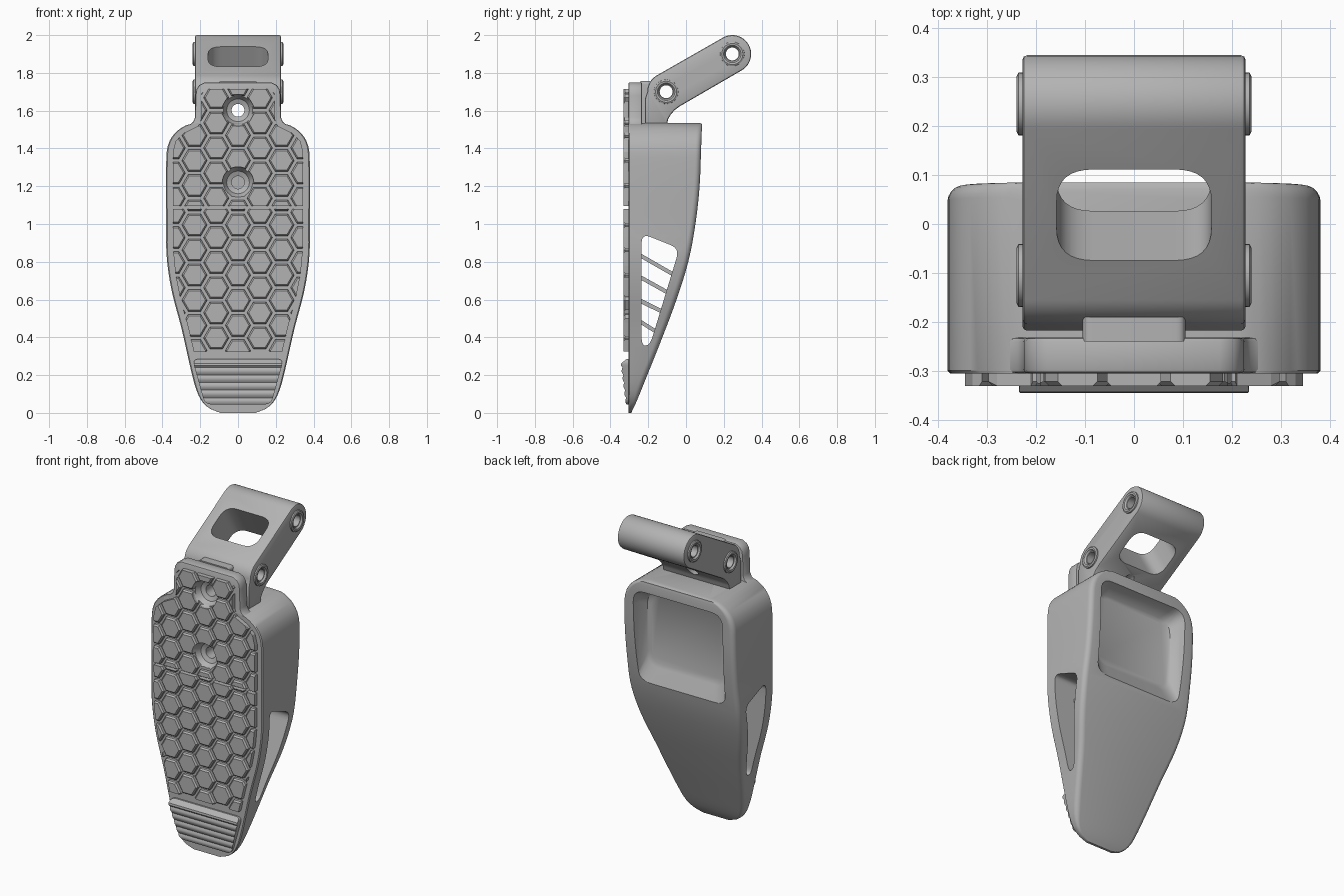
import bpy, bmesh
from math import sin, cos, pi, radians, hypot, sqrt

cube = bpy.data.objects.get("Cube")
if cube:
    bpy.data.objects.remove(cube, do_unlink=True)

grey = bpy.data.materials.new("grey_plastic")
grey.use_nodes = True
colour = (0.45, 0.45, 0.45, 1)
grey.diffuse_color = colour
grey.node_tree.nodes["Principled BSDF"].inputs["Base Color"].default_value = colour


# ---------- helpers ----------
def activate(ob):
    bpy.ops.object.select_all(action='DESELECT')
    ob.select_set(True)
    bpy.context.view_layer.objects.active = ob


def add_loft(bm, rings):
    rows = [[bm.verts.new(p) for p in ring] for ring in rings]
    n = len(rows[0])
    for a, b in zip(rows, rows[1:]):
        for i in range(n):
            j = (i + 1) % n
            bm.faces.new((a[i], a[j], b[j], b[i]))
    bm.faces.new(rows[0])
    bm.faces.new(rows[-1][::-1])


def finish(name, bm):
    bmesh.ops.recalc_face_normals(bm, faces=bm.faces)
    mesh = bpy.data.meshes.new(name)
    bm.to_mesh(mesh)
    bm.free()
    mesh.materials.append(grey)
    ob = bpy.data.objects.new(name, mesh)
    bpy.context.collection.objects.link(ob)
    return ob


def loft(name, rings):
    bm = bmesh.new()
    add_loft(bm, rings)
    return finish(name, bm)


def on_axis(axis, pts, d):
    return [(d, u, v) if axis == 'x' else (u, d, v) for u, v in pts]


def prism(name, axis, pts, a, b):
    return loft(name, [on_axis(axis, pts, a), on_axis(axis, pts, b)])


def circle(u, v, r, n=32):
    return [(u + r * cos(2 * pi * i / n), v + r * sin(2 * pi * i / n)) for i in range(n)]


def rounded(pts, r, steps=6):
    out = []
    for i, p in enumerate(pts):
        ends = []
        for q in (pts[i - 1], pts[(i + 1) % len(pts)]):
            d = hypot(q[0] - p[0], q[1] - p[1])
            t = min(r, d * 0.45) / d
            ends.append((p[0] + (q[0] - p[0]) * t, p[1] + (q[1] - p[1]) * t))
        for k in range(steps + 1):
            t = k / steps
            out.append(tuple((1 - t) ** 2 * ends[0][c] + 2 * t * (1 - t) * p[c]
                             + t * t * ends[1][c] for c in (0, 1)))
    return out


def mirrored(half):
    return half + [(-x, z) for x, z in reversed(half)]


def apply_mod(ob, kind, **settings):
    mod = ob.modifiers.new(kind, kind)
    for key, value in settings.items():
        setattr(mod, key, value)
    activate(ob)
    bpy.ops.object.modifier_apply(modifier=mod.name)


def boolean(ob, tool, op='DIFFERENCE'):
    apply_mod(ob, 'BOOLEAN', operation=op, solver='EXACT', object=tool)


def smooth(*obs):
    for ob in obs:
        activate(ob)
        bpy.ops.object.shade_smooth_by_angle(angle=radians(32))


def curve(pts, z):
    """Smooth value through (z, value) points."""
    def slope(i):
        a, b = pts[max(i - 1, 0)], pts[min(i + 1, len(pts) - 1)]
        return (b[1] - a[1]) / (b[0] - a[0])
    i = max(k for k in range(len(pts) - 1) if pts[k][0] <= z or k == 0)
    (z0, a), (z1, b) = pts[i], pts[i + 1]
    h = z1 - z0
    t = (z - z0) / h
    return (a * (1 + 2 * t) * (1 - t) ** 2 + b * t * t * (3 - 2 * t)
            + h * t * (1 - t) * ((1 - t) * slope(i) - t * slope(i + 1)))


# ---------- tapered body ----------
WIDTH = [(0, .09), (.02, .145), (.06, .19), (.12, .22), (.2, .243), (.45, .3), (.65, .352),
         (.83, .378), (1.0, .38), (1.33, .38), (1.42, .37), (1.48, .335), (1.52, .28), (1.535, .23)]
BACK = [(0, -.29), (.06, -.262), (.2, -.205), (.4, -.125), (.6, -.05), (.8, .012), (1.0, .05),
        (1.2, .072), (1.4, .08), (1.535, .085)]
FRONT = -.305


def section(z, inset=0):
    w, b = curve(WIDTH, z) - inset, curve(BACK, z) - inset
    r = min(.03, (b - FRONT) * .4)
    half = [(w - r * .2, FRONT), (w, FRONT + r * .2)]
    half += [(w - r + r * cos(a * pi / 10), b - r + r * sin(a * pi / 10)) for a in range(6)]
    return [(x, y, z) for x, y in mirrored(half)]


levels = [0, .008, .02, .04, .06, .09, .12, .16] + [.2 + .05 * i for i in range(24)]
levels += [1.38, 1.41, 1.44, 1.46, 1.48, 1.495, 1.51, 1.52, 1.528]
body = loft("body", [section(z) for z in levels] + [section(1.535, .01)])

# Side window through the body, with slanted ribs inside
window = prism("window_cutter", 'x', rounded(
    [(-.235, .95), (-.035, .87), (-.19, .36), (-.235, .355)], .05), -.5, .5)
boolean(body, window)
ribs = []
for i, (za, zb) in enumerate([(.835, .73), (.72, .635), (.595, .535), (.485, .43)]):
    end = -.04 - (.83 - zb) * .32 + .01
    ribs.append(prism(f"window_rib_{i + 1}", 'x', [(-.245, za - .012), (end, zb - .012),
                                                   (end, zb + .012), (-.245, za + .012)], -.24, .24))


# Recessed pocket in the back
def pocket_ring(w, low, high, y):
    return on_axis('y', rounded([(-w, low), (w, low), (w, high), (-w, high)], .08), y)


pocket = loft("pocket_cutter", [pocket_ring(.315, .79, 1.47, .12), pocket_ring(.295, .86, 1.45, .04),
                                pocket_ring(.27, .97, 1.425, -.01), pocket_ring(.25, .99, 1.41, -.02)])
boolean(body, pocket)

# ---------- neck plate and rear tab ----------
neck = prism("neck_plate", 'y', mirrored(
    [(.3, 1.4), (.3, 1.505), (.26, 1.523), (.238, 1.54), (.227, 1.565), (.225, 1.68),
     (.22, 1.712), (.205, 1.735), (.175, 1.75)]), FRONT, -.232)
apply_mod(neck, 'BEVEL', width=.008, segments=2, limit_method='ANGLE', angle_limit=radians(50))
tab = prism("rear_tab", 'y', rounded([(-.105, 1.5), (.105, 1.5), (.105, 1.757), (-.105, 1.757)], .02),
            -.24, -.19)

# ---------- hinge bracket ----------
LOW, HIGH, R = (-.105, 1.7), (.245, 1.9), .1
tilt = radians(30)


def arc(centre, start, stop, n=12):
    return [(centre[0] + R * cos(a), centre[1] + R * sin(a))
            for a in (start + (stop - start) * i / n for i in range(n + 1))]


side = arc(LOW, pi, tilt + pi / 2) + arc(HIGH, tilt + pi / 2, tilt - pi / 2, 20)
side += [(-.035, 1.622), (-.06, 1.603), (-.08, 1.58), (-.095, 1.555), (-.1, 1.525),
         (-.218, 1.525), (-.218, 1.66)]
bracket = prism("hinge_bracket", 'x', side, -.228, .228)
apply_mod(bracket, 'BEVEL', width=.01, segments=2, limit_method='ANGLE', angle_limit=radians(50))

# Rounded slot cut square through the arm
slot_shape = rounded([(-.158, -.107), (.158, -.107), (.158, .107), (-.158, .107)], .075, 8)
slot = loft("slot_cutter", [[(x, .068 + t * cos(tilt) - d * sin(tilt), 1.8 + t * sin(tilt) + d * cos(tilt))
                             for x, t in slot_shape] for d in (-.3, .3)])
boolean(bracket, slot)

# Pivot bores and raised bushings
bushings = []
for label, (y, z) in (("lower", LOW), ("upper", HIGH)):
    boolean_tool = prism("bore_cutter", 'x', circle(y, z, .034), -.5, .5)
    boolean(bracket, boolean_tool)
    bpy.data.objects.remove(boolean_tool, do_unlink=True)
    for s, word in ((1, "left"), (-1, "right")):
        rings = [(.034, .2), (.034, .222), (.046, .238), (.056, .24), (.064, .236), (.066, .2)]
        bm = bmesh.new()
        loops = [[bm.verts.new((s * x, u, v)) for u, v in circle(y, z, r)] for r, x in rings]
        for a, b in zip(loops, loops[1:] + loops[:1]):
            for i in range(32):
                bm.faces.new((a[i], a[i - 1], b[i - 1], b[i]))
        bushings.append(finish(f"{label}_{word}_bushing", bm))


# ---------- hexagonal grip pads ----------
def hex_pads(name, z_start, outline):
    pitch = .133
    step = pitch * sqrt(3) / 2
    bm = bmesh.new()
    for col in range(-3, 4):
        for row in range(-10, 11):
            x, z = col * step, z_start + (row + (col % 2) / 2) * pitch
            add_loft(bm, [on_axis('y', circle(x, z, r, 6), y)
                          for r, y in ((.067, -.29), (.067, -.322), (.058, -.331))])
    pads = finish(name, bm)
    region = prism("pad_region", 'y', mirrored(outline), -.4, -.298)
    boolean(pads, region, 'INTERSECT')
    bpy.data.objects.remove(region, do_unlink=True)
    return pads


upper_pads = hex_pads("upper_hex_pads", 1.602, [
    (.345, 1.095), (.345, 1.38), (.33, 1.44), (.28, 1.485), (.21, 1.52), (.192, 1.56),
    (.192, 1.69), (.17, 1.715)])
lower_pads = hex_pads("lower_hex_pads", .33, [
    (curve(WIDTH, .325 + .0755 * i) - .037, .325 + .0755 * i) for i in range(11)])

# ---------- countersunk screw holes ----------
for z, end in ((1.602, .3), (1.22, -.17)):
    cutter = loft("screw_cutter", [on_axis('y', circle(0, z, r), y) for r, y in
                                   ((.083, -.4), (.083, -.315), (.06, -.275), (.034, -.265), (.034, end))])
    for ob in (body, neck, tab, bracket, upper_pads):
        if z > 1.5 or ob in (body, upper_pads):
            boolean(ob, cutter)
    bpy.data.objects.remove(cutter, do_unlink=True)

# ---------- ribbed toe grip ----------
wave = []
for i in range(61):
    z = .04 + .2 * i / 60
    wave.append((-.312 - .024 * i / 60 - .007 * abs(sin(5 * pi * i / 60)), z))
toe = prism("toe_grip", 'x', [(-.295, .04)] + wave + [(-.345, .25), (-.343, .262), (-.315, .285), (-.295, .285)],
            -.3, .3)
toe_region = prism("toe_region", 'y', rounded([(-.175, .045), (.175, .045), (.242, .285), (-.242, .285)], .035),
                   -.4, -.298)
boolean(toe, toe_region, 'INTERSECT')

for helper in (window, pocket, slot, toe_region):
    bpy.data.objects.remove(helper, do_unlink=True)
smooth(body, neck, tab, bracket, toe, *bushings)
